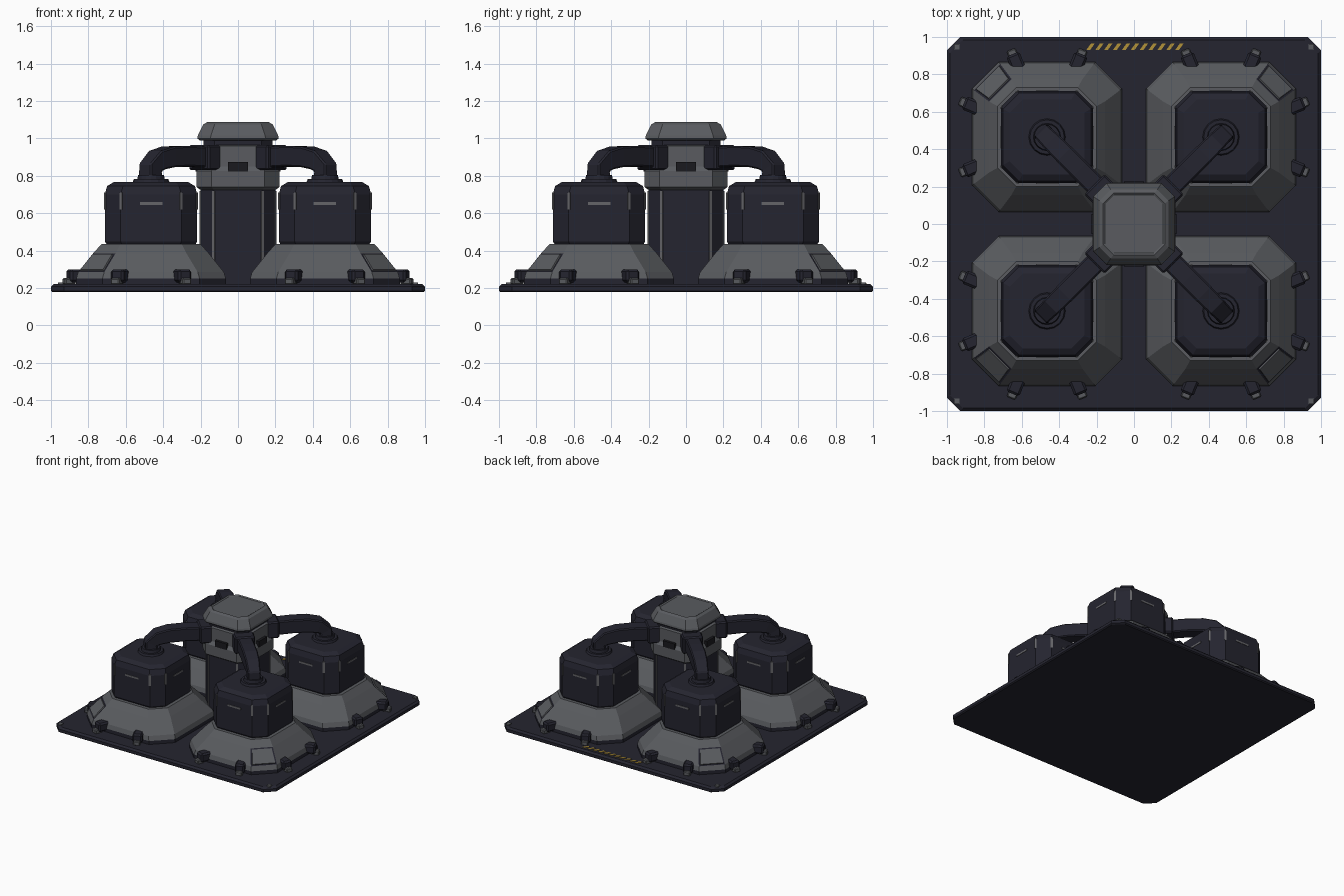
import bpy, bmesh, math
from mathutils import Vector, Matrix

old = bpy.data.objects.get("Cube")
if old:
    bpy.data.objects.remove(old, do_unlink=True)


def material(name, r, g, b):
    m = bpy.data.materials.new(name)
    m.use_nodes = True
    m.diffuse_color = (r, g, b, 1)
    m.node_tree.nodes["Principled BSDF"].inputs["Base Color"].default_value = (r, g, b, 1)
    return m


NAVY = material("dark navy", 0.018, 0.018, 0.029)
GREY = material("steel grey", 0.10, 0.105, 0.115)
WORN = material("worn edge grey", 0.13, 0.13, 0.14)
BLACK = material("vent black", 0.01, 0.01, 0.013)
YELLOW = material("hazard yellow", 0.45, 0.29, 0.04)


def finish(name, bm, mats, bevel=0):
    bmesh.ops.recalc_face_normals(bm, faces=bm.faces[:])
    mesh = bpy.data.meshes.new(name)
    bm.to_mesh(mesh)
    bm.free()
    ob = bpy.data.objects.new(name, mesh)
    bpy.context.collection.objects.link(ob)
    for m in mats:
        mesh.materials.append(m)
    if bevel:
        mod = ob.modifiers.new("edge bevel", 'BEVEL')
        mod.width, mod.segments = bevel, 1
    return ob


def skin(bm, rings):
    """Join rings of points with quads and cap both ends."""
    rows = [[bm.verts.new(p) for p in ring] for ring in rings]
    n = len(rows[0])
    for a, b in zip(rows, rows[1:]):
        for i in range(n):
            bm.faces.new((a[i], a[(i + 1) % n], b[(i + 1) % n], b[i]))
    bm.faces.new(rows[0])
    bm.faces.new(rows[-1])
    bmesh.ops.recalc_face_normals(bm, faces=bm.faces[:])


def octagon(cx, cy, h, c, z):
    """Square of half-width h with corners cut by c."""
    pts = []
    for sx, sy in ((1, 1), (-1, 1), (-1, -1), (1, -1)):
        pair = [(sx * h, sy * (h - c)), (sx * (h - c), sy * h)]
        pts += pair if sx * sy > 0 else pair[::-1]
    return [Vector((cx + x, cy + y, z)) for x, y in pts]


def tower(name, cx, cy, profile, mat):
    bm = bmesh.new()
    skin(bm, [octagon(cx, cy, *p) for p in profile])
    return finish(name, bm, [mat])


def box(name, centre, size, mat, turn=0, bevel=0):
    bm = bmesh.new()
    bmesh.ops.create_cube(bm, size=1)
    bm.transform(Matrix.Translation(centre) @ Matrix.Rotation(turn, 4, 'Z')
                 @ Matrix.Diagonal((*size, 1)))
    return finish(name, bm, [mat], bevel)


def disc(name, centre, radius, depth, mat, sides=16):
    bm = bmesh.new()
    bmesh.ops.create_cone(bm, cap_ends=True, segments=sides, radius1=radius,
                          radius2=radius * 0.92, depth=depth,
                          matrix=Matrix.Translation(centre))
    return finish(name, bm, [mat])


def edge_wear(name, cx, cy, h, c, z0, z1):
    """Slim worn strips on the eight upright edges."""
    for i, p in enumerate(octagon(cx, cy, h, c, (z0 + z1) / 2)):
        d = p - Vector((cx, cy, p.z))
        box(f"{name}_{i}", p, (0.006, 0.016, z1 - z0), WORN, math.atan2(d.y, d.x))


def skirt(name, cx, cy, out):
    """Sloped foot with a framed panel on its outer corner."""
    bm = bmesh.new()
    skin(bm, [octagon(cx, cy, *p) for p in (
        (0.40, 0.14, 0.215), (0.40, 0.14, 0.25), (0.39, 0.14, 0.285),
        (0.31, 0.12, 0.385), (0.265, 0.10, 0.435), (0.24, 0.09, 0.435))])
    panels = [f for f in bm.faces if f.normal.dot(out) > 0.6
              and 0.3 < f.calc_center_median().z < 0.36]
    for f in bm.faces:
        if f.calc_center_median().z < 0.24 and abs(f.normal.z) < 0.1:
            f.material_index = 1
    frame = bmesh.ops.inset_individual(bm, faces=panels, thickness=0.014)["faces"]
    for f in frame:
        f.material_index = 1
    bmesh.ops.inset_individual(bm, faces=panels, thickness=0.003, depth=0.008)
    return finish(name, bm, [GREY, NAVY])


def arm(name, out, path):
    """Square duct swept along (distance, height, width) points."""
    side = Vector((-out.y, out.x, 0))
    pts = [out * d + Vector((0, 0, z)) for d, z, w in path]
    rings = []
    for i, p in enumerate(pts):
        t = (pts[min(i + 1, len(pts) - 1)] - pts[max(i - 1, 0)]).normalized()
        up = t.cross(side)
        w = path[i][2] / 2
        rings.append([p + side * a * w + up * b * w
                      for a, b in ((1, 1), (-1, 1), (-1, -1), (1, -1))])
    bm = bmesh.new()
    skin(bm, rings)
    return finish(name, bm, [NAVY], 0.008)


# Ground plate with corner studs and hazard stripes
tower("base_plate", 0, 0, ((0.99, 0.07, 0.178), (1.0, 0.07, 0.185),
                           (1.0, 0.07, 0.208), (0.985, 0.07, 0.222)), NAVY)
for sx in (-1, 1):
    for sy in (-1, 1):
        box("corner_stud", (sx * 0.948, sy * 0.948, 0.224), (0.03, 0.03, 0.012), GREY)
for i in range(11):
    bm = bmesh.new()
    x = -0.255 + i * 0.0475
    skin(bm, [[Vector((x + a, y, z)) for a, y in
               ((0, 0.93), (0.02, 0.93), (0.045, 0.965), (0.025, 0.965))]
              for z in (0.22, 0.226)])
    finish("hazard_stripe", bm, [YELLOW])

# Central column
tower("column_shaft", 0, 0, ((0.2, 0.07, 0.22), (0.2, 0.07, 0.75)), NAVY)
edge_wear("column_wear", 0, 0, 0.2, 0.07, 0.27, 0.72)
tower("column_collar", 0, 0, ((0.20, 0.07, 0.725), (0.222, 0.08, 0.74),
                              (0.222, 0.08, 0.825), (0.205, 0.08, 0.85),
                              (0.205, 0.08, 0.96), (0.19, 0.07, 0.965)), GREY)
tower("column_neck", 0, 0, ((0.185, 0.06, 0.96), (0.185, 0.06, 1.01)), NAVY)
tower("column_cap", 0, 0, ((0.205, 0.06, 0.99), (0.218, 0.07, 1.0),
                           (0.215, 0.07, 1.015), (0.185, 0.06, 1.075),
                           (0.165, 0.055, 1.087), (0.155, 0.05, 1.08)), GREY)
for k in range(4):
    a = k * math.pi / 2
    d = Vector((math.cos(a), math.sin(a), 0))
    box("collar_vent", d * 0.206 + Vector((0, 0, 0.848)), (0.04, 0.105, 0.05), BLACK, a)

# Four pods, each with skirt, clamps and a duct to the column
R = 0.465
for sx, sy in ((1, 1), (-1, 1), (-1, -1), (1, -1)):
    tag = ("back" if sy > 0 else "front") + ("_left" if sx > 0 else "_right")
    cx, cy = sx * R, sy * R
    out = Vector((sx, sy, 0)).normalized()
    heading = math.atan2(sy, sx)
    skirt(f"{tag}_skirt", cx, cy, out)
    tower(f"{tag}_pod", cx, cy, ((0.235, 0.08, 0.43), (0.247, 0.085, 0.45),
                                 (0.247, 0.085, 0.70), (0.235, 0.085, 0.745),
                                 (0.2, 0.07, 0.766)), NAVY)
    edge_wear(f"{tag}_pod_wear", cx, cy, 0.245, 0.085, 0.62, 0.71)
    for k in range(4):
        a = k * math.pi / 2
        d = Vector((math.cos(a), math.sin(a), 0))
        box(f"{tag}_pod_mark", Vector((cx, cy, 0.652)) + d * 0.246,
            (0.008, 0.12, 0.014), WORN, a)
    for step in (-1.5, -0.5, 0.5, 1.5):
        a = heading + step * math.pi / 4
        d = Vector((math.cos(a), math.sin(a), 0))
        base = Vector((cx, cy, 0))
        box(f"{tag}_clamp", base + d * 0.415 + Vector((0, 0, 0.265)),
            (0.13, 0.075, 0.07), NAVY, a, 0.012)
        box(f"{tag}_clamp_foot", base + d * 0.475 + Vector((0, 0, 0.235)),
            (0.06, 0.05, 0.035), GREY, a, 0.006)
    disc(f"{tag}_duct_flange", (cx, cy, 0.772), 0.1, 0.02, NAVY)
    disc(f"{tag}_duct_collar", (cx, cy, 0.79), 0.075, 0.03, NAVY)
    q = math.sqrt(2)
    arm(f"{tag}_duct", out, [(0.14 * q, 0.897, 0.11), (0.29 * q, 0.905, 0.11),
                             (0.37 * q, 0.902, 0.11), (0.43 * q, 0.885, 0.105),
                             (0.468 * q, 0.845, 0.095), (R * q, 0.78, 0.10)])
    box(f"{tag}_duct_bracket", out * 0.25 + Vector((0, 0, 0.898)),
        (0.10, 0.155, 0.135), NAVY, heading, 0.01)
